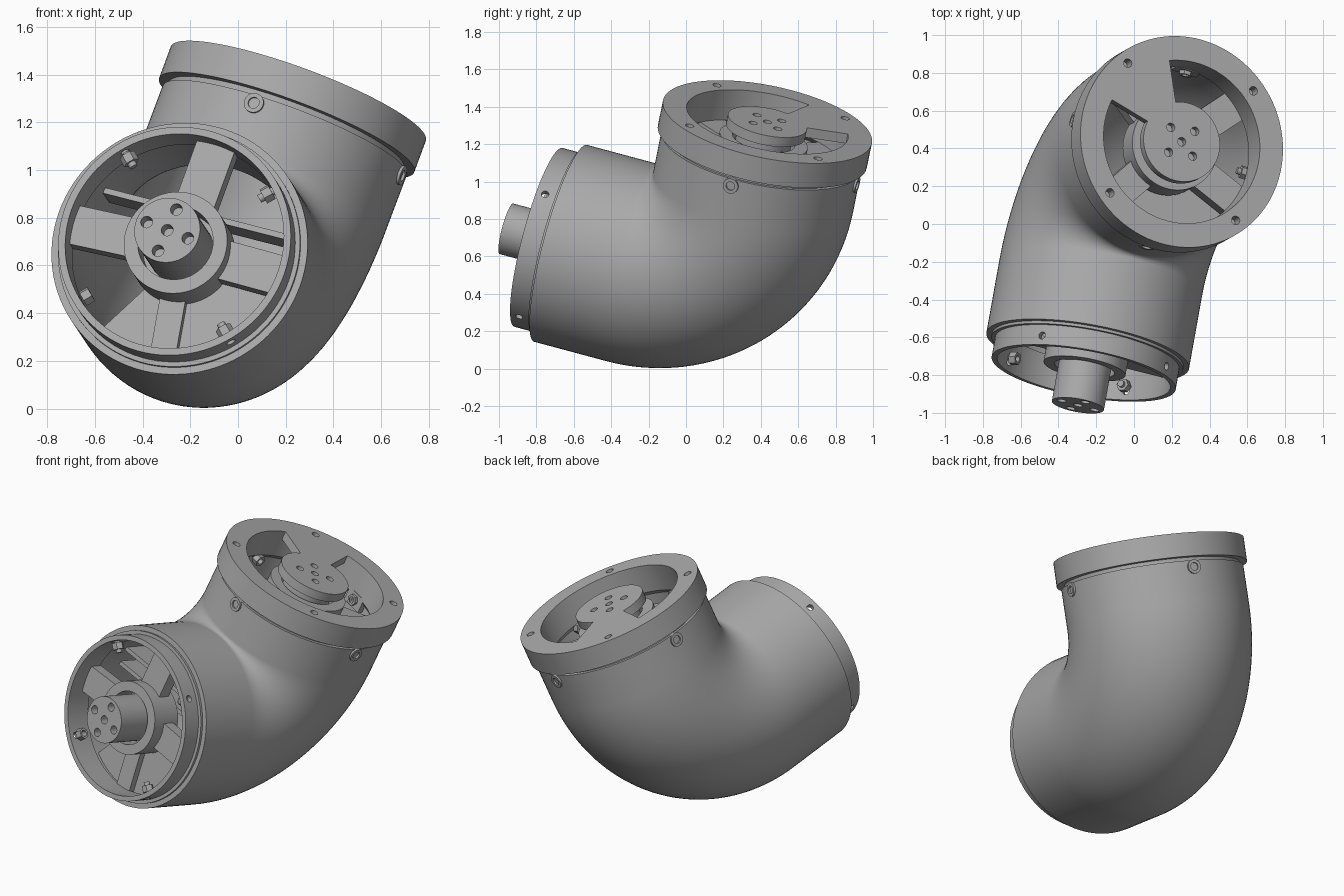
import bpy, bmesh, math
from mathutils import Matrix, Vector

cube = bpy.data.objects.get("Cube")
if cube:
    bpy.data.objects.remove(cube, do_unlink=True)

grey = bpy.data.materials.new("plain grey")
grey.use_nodes = True
COLOUR = (0.4, 0.4, 0.4, 1)
grey.diffuse_color = COLOUR
grey.node_tree.nodes["Principled BSDF"].inputs["Base Color"].default_value = COLOUR
parts = []

# Local frames: z points out of each mouth, x stays close to world x
def frame(origin, axis):
    z = Vector(axis).normalized()
    x = (Vector((1, 0, 0)) - z * z.x).normalized()
    y = z.cross(x)
    return Matrix.Translation(origin) @ Matrix((x, y, z)).transposed().to_4x4()

FRONT = frame((-0.245, -0.67, 0.67), (-0.17, -0.95, 0.255))
TOP = frame((0.2, 0.406, 1.177), (0.34, 0.19, 0.92))
RADIUS, INNER, BEND = 0.545, 0.475, 0.57

def finish(name, bm, matrix):
    bmesh.ops.remove_doubles(bm, verts=bm.verts, dist=1e-5)
    bmesh.ops.recalc_face_normals(bm, faces=bm.faces)
    mesh = bpy.data.meshes.new(name)
    bm.to_mesh(mesh)
    bm.free()
    mesh.transform(matrix)
    mesh.materials.append(grey)
    obj = bpy.data.objects.new(name, mesh)
    bpy.context.collection.objects.link(obj)
    parts.append(obj)
    return obj

def skin(bm, rings, closed):
    """Join equal loops of points with quads."""
    loops = [[bm.verts.new(p) for p in ring] for ring in rings]
    pairs = list(zip(loops, loops[1:] + loops[:1]))
    for a, b in pairs if closed else pairs[:-1]:
        for i in range(len(a)):
            j = (i + 1) % len(a)
            bm.faces.new((a[i], a[j], b[j], b[i]))

def circle(r, z, n=96):
    return [Vector((r * math.cos(t), r * math.sin(t), z))
            for t in (2 * math.pi * i / n for i in range(n))]

def ring(name, matrix, profile):
    bm = bmesh.new()
    skin(bm, [circle(r, z) for r, z in profile], True)
    return finish(name, bm, matrix)

def rod(bm, r, z0, z1, matrix=Matrix(), n=32):
    bmesh.ops.create_cone(bm, cap_ends=True, segments=n, radius1=r, radius2=r,
                          depth=z1 - z0,
                          matrix=matrix @ Matrix.Translation((0, 0, (z0 + z1) / 2)))

def disc(name, matrix, r, z0, z1):
    bm = bmesh.new()
    rod(bm, r, z0, z1, n=72)
    return finish(name, bm, matrix)

def box(bm, centre, size, turn=0):
    bmesh.ops.create_cube(bm, size=1, matrix=Matrix.Rotation(math.radians(turn), 4, "Z")
                          @ Matrix.Translation(centre) @ Matrix.Diagonal((*size, 1)))

def sector(name, matrix, r0, r1, a0, a1, z0, z1):
    bm = bmesh.new()
    rows = []
    for i in range(33):
        t = math.radians(a0 + (a1 - a0) * i / 32)
        rows.append([Vector((r * math.cos(t), r * math.sin(t), z))
                     for r, z in ((r0, z0), (r1, z0), (r1, z1), (r0, z1))])
    skin(bm, rows, False)
    bmesh.ops.holes_fill(bm, edges=bm.edges, sides=4)
    return finish(name, bm, matrix)

def spokes(name, matrix, angles, r0, r1, width, z0, z1):
    bm = bmesh.new()
    for a in angles:
        box(bm, ((r0 + r1) / 2, 0, (z0 + z1) / 2), (r1 - r0, width, z1 - z0), a)
    return finish(name, bm, matrix)

def radial(angle, z):
    """Matrix whose z axis points outward at an angle around the mouth."""
    return (Matrix.Translation((0, 0, z)) @ Matrix.Rotation(math.radians(angle), 4, "Z")
            @ Matrix.Rotation(math.pi / 2, 4, "Y"))

def drill(obj, matrix, holes):
    """Cut round holes given as (matrix, radius, start, end)."""
    bm = bmesh.new()
    for m, r, z0, z1 in holes:
        rod(bm, r, z0, z1, m, 24)
    cutter = finish("hole_cutter", bm, matrix)
    parts.remove(cutter)
    cutter.hide_render = True
    mod = obj.modifiers.new("holes", "BOOLEAN")
    mod.operation, mod.solver, mod.object = "DIFFERENCE", "EXACT", cutter
    bpy.context.view_layer.update()
    mesh = bpy.data.meshes.new_from_object(
        obj.evaluated_get(bpy.context.evaluated_depsgraph_get()))
    obj.modifiers.clear()
    obj.data = mesh
    bpy.data.objects.remove(cutter, do_unlink=True)

def bolt_circle(r, start, size, z0, z1, centre=False):
    spots = [(r * math.cos(t), r * math.sin(t), 0)
             for t in (math.radians(start + 90 * k) for k in range(4))]
    if centre:
        spots.append((0, 0, 0))
    return [(Matrix.Translation(p), size, z0, z1) for p in spots]

quarter = lambda start: [start + 90 * k for k in range(4)]

# Elbow shell: straight, quarter bend, straight; outer skin then inner skin
p0, p1 = FRONT.translation, TOP.translation
u, b = -FRONT.col[2].xyz, TOP.col[2].xyz
n = u.cross(b).normalized()
b = n.cross(u)
s, t = (p1 - p0).dot(u) - BEND, (p1 - p0).dot(b) - BEND
pivot = p0 + u * s + b * BEND
stations = [(p0, -b)]
for i in range(41):
    a = math.pi / 2 * i / 40
    out = -b * math.cos(a) + u * math.sin(a)
    stations.append((pivot + out * BEND, out))
stations.append((p1 - b * 0.012, u))
def tube_ring(station, r):
    c, out = station
    return [c + out * p.x + n * p.y for p in circle(r, 0)]
bm = bmesh.new()
skin(bm, [tube_ring(st, RADIUS) for st in stations]
     + [tube_ring(st, INNER) for st in reversed(stations)], True)
finish("elbow_shell", bm, Matrix())

# Front mouth: stepped collar with four radial screw holes
collar = ring("front_collar", FRONT, [(0.515, -0.05), (0.515, 0.015), (0.495, 0.015),
                                      (0.495, 0.125), (0.465, 0.125), (0.465, -0.05)])
drill(collar, FRONT, [(radial(a, 0.075), 0.02, 0.4, 0.6) for a in quarter(28)])

# Front hub: bearing ring, shaft, spokes and lower web
ring("front_bearing", FRONT, [(0.22, -0.1), (0.22, 0.1), (0.16, 0.1), (0.16, -0.1)])
disc("front_bearing_floor", FRONT, 0.2, -0.1, -0.03)
shaft = disc("front_shaft", FRONT, 0.14, -0.05, 0.305)
drill(shaft, FRONT, bolt_circle(0.096, 66, 0.025, 0.24, 0.4, True))
spokes("front_spokes", FRONT, (70, 165, 342), 0.2, 0.48, 0.17, -0.06, 0.02)
sector("front_lower_web", FRONT, 0.2, 0.48, 222, 340, -0.12, -0.08)
spokes("front_web_rib", FRONT, (260,), 0.2, 0.48, 0.11, -0.1, -0.04)

# Cross shelves inside the front mouth
bm = bmesh.new()
for y in (0.1, 0.2):
    box(bm, (0, y, -0.26), (0.86, 0.025, 0.16))
finish("inner_shelves", bm, FRONT @ Matrix.Rotation(math.radians(-17), 4, "Z"))

# Clips and hexagonal nuts round the inside of a mouth
def clips(name, matrix, angles, r, z):
    bm = bmesh.new()
    for a in angles:
        box(bm, (r, 0, z), (0.04, 0.14, 0.09), a)
        rod(bm, 0.035, r - 0.04, r, radial(a, z), 6)
    obj = finish(name, bm, matrix)
    drill(obj, matrix, [(radial(a, z), 0.018, r - 0.06, r + 0.01) for a in angles])

clips("front_clips", FRONT, quarter(28), 0.455, 0.055)
clips("top_clips", TOP, quarter(-13), 0.455, -0.05)

# Top flange with a shadow gap below it and four face holes
flange = ring("top_flange", TOP, [(0.525, -0.05), (0.525, 0.012), (0.57, 0.012),
                                  (0.57, 0.155), (0.44, 0.155), (0.44, -0.02), (0.47, -0.05)])
drill(flange, TOP, bolt_circle(0.505, 37, 0.023, 0.08, 0.3))

# Top hub: drilled disc, neck, bearing ring, one raised bridge and lower spokes
hub = disc("top_hub", TOP, 0.215, 0.1, 0.155)
drill(hub, TOP, bolt_circle(0.096, 40, 0.023, 0.05, 0.3, True))
disc("top_neck", TOP, 0.15, -0.05, 0.11)
ring("top_bearing", TOP, [(0.24, -0.1), (0.24, 0.05), (0.17, 0.05), (0.17, -0.1)])
disc("top_bearing_floor", TOP, 0.2, -0.12, -0.05)
sector("top_bridge", TOP, 0.2, 0.45, 99, 153, 0.1, 0.155)
spokes("top_spokes", TOP, (35, 128, 222, 325), 0.22, 0.48, 0.17, -0.1, -0.02)
sector("top_lower_web", TOP, 0.22, 0.48, 225, 325, -0.16, -0.12)

# Side screws under the flange: washer boss with a socket
bm = bmesh.new()
for a in quarter(-13):
    rod(bm, 0.042, 0.5, 0.555, radial(a, -0.05))
bosses = finish("side_screws", bm, TOP)
drill(bosses, TOP, [(radial(a, -0.05), 0.024, 0.52, 0.6) for a in quarter(-13)])

# Smooth shading with crisp edges
for obj in bpy.context.view_layer.objects:
    obj.select_set(obj in parts)
bpy.context.view_layer.objects.active = parts[0]
bpy.ops.object.shade_smooth_by_angle(angle=math.radians(30))
